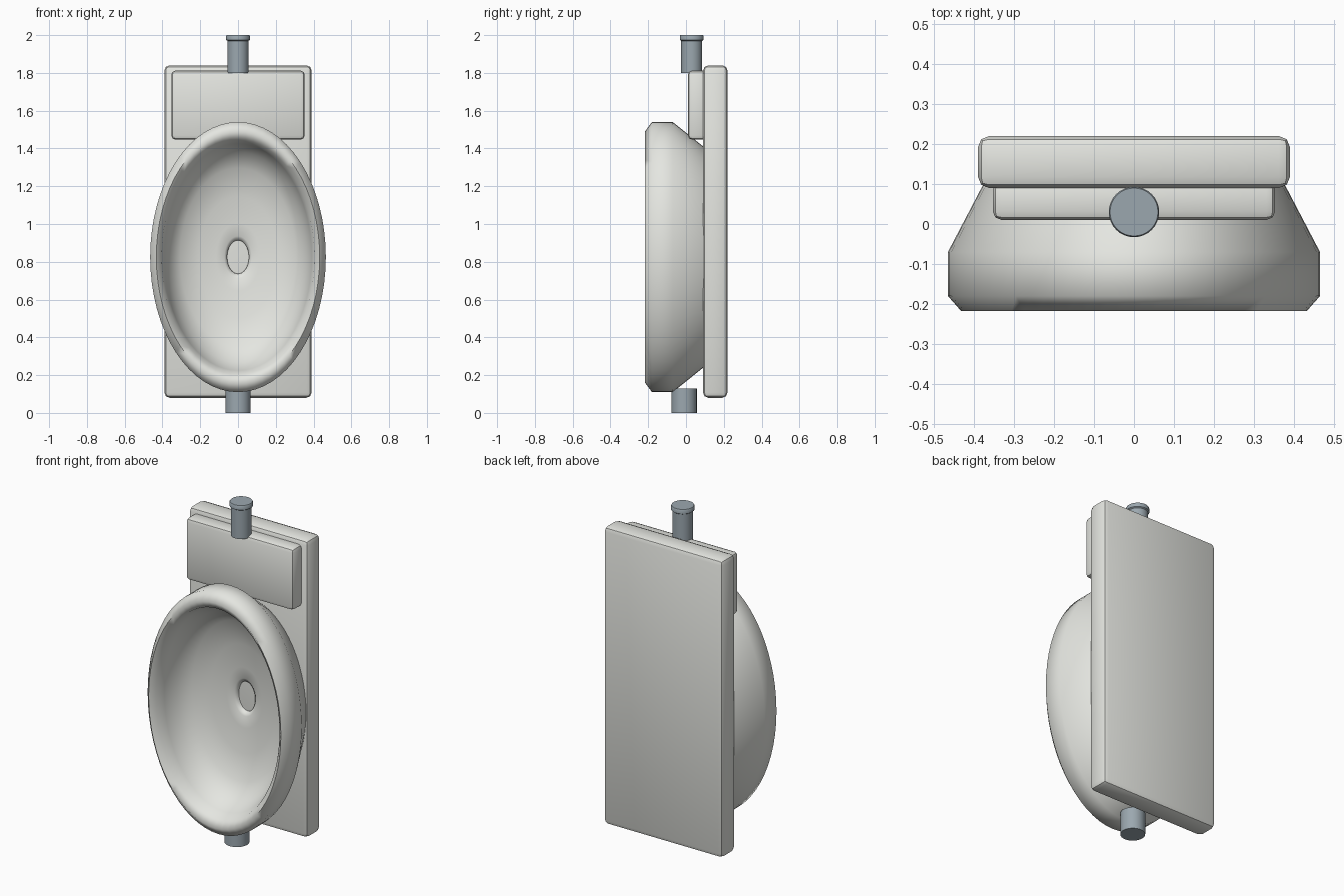
import bpy, bmesh, math

if "Cube" in bpy.data.objects:
    bpy.data.objects.remove(bpy.data.objects["Cube"])


def material(name, rgb):
    m = bpy.data.materials.new(name)
    m.diffuse_color = (*rgb, 1)
    m.use_nodes = True
    m.node_tree.nodes["Principled BSDF"].inputs["Base Color"].default_value = m.diffuse_color
    return m


ceramic = material("ceramic", (0.78, 0.79, 0.75))
metal = material("metal", (0.33, 0.39, 0.43))


def add_object(name, bm, mat, angle):
    bmesh.ops.recalc_face_normals(bm, faces=bm.faces)
    me = bpy.data.meshes.new(name)
    bm.to_mesh(me)
    bm.free()
    me.materials.append(mat)
    ob = bpy.data.objects.new(name, me)
    bpy.context.collection.objects.link(ob)
    bpy.ops.object.select_all(action='DESELECT')
    ob.select_set(True)
    bpy.context.view_layer.objects.active = ob
    bpy.ops.object.shade_smooth_by_angle(angle=math.radians(angle))
    return ob


def slab(name, lo, hi, bevel):
    bm = bmesh.new()
    bmesh.ops.create_cube(bm, size=1)
    for v in bm.verts:
        v.co = [(a + b) / 2 + c * (b - a) for a, b, c in zip(lo, hi, v.co)]
    bmesh.ops.bevel(bm, geom=bm.edges[:], offset=bevel, segments=2,
                    profile=0.5, affect='EDGES')
    return add_object(name, bm, ceramic, 30)


def lathe(name, profile, place, mat, angle, closed, n=64):
    """Sweep (radius, height) points round; place maps (cos, sin, r, h) to xyz."""
    bm = bmesh.new()
    rings = [[bm.verts.new(place(math.cos(2 * math.pi * i / n),
                                 math.sin(2 * math.pi * i / n), r, h))
              for i in range(n)] for r, h in profile]
    pairs = list(zip(rings, rings[1:]))
    if closed:
        pairs.append((rings[-1], rings[0]))
    else:
        bm.faces.new(rings[0])
        bm.faces.new(rings[-1])
    for a, b in pairs:
        for i in range(n):
            j = (i + 1) % n
            bm.faces.new((a[i], a[j], b[j], b[i]))
    return add_object(name, bm, mat, angle)


def pipe(name, y, profile):
    lathe(name, profile, lambda c, s, r, h: (r * c, y + r * s, h),
          metal, 35, False, 32)


# Wall plate and raised upper panel
slab("back_plate", (-0.39, 0.09, 0.08), (0.39, 0.22, 1.84), 0.028)
slab("upper_panel", (-0.353, 0.01, 1.447), (0.353, 0.11, 1.812), 0.022)

# Oval bowl: outer wall, rolled rim, inner hollow, drain hole
bowl_profile = [
    (0.78, 0.12), (0.82, 0.09), (1.0, -0.07), (1.0, -0.18), (0.93, -0.217),
    (0.87, -0.19), (0.84, -0.13), (0.78, -0.05), (0.66, 0.01),
    (0.45, 0.045), (0.25, 0.06), (0.155, 0.066), (0.125, 0.078), (0.12, 0.12)]
lathe("bowl", bowl_profile,
      lambda c, s, r, h: (0.465 * r * c, h, 0.825 + 0.715 * r * s),
      ceramic, 80, True)

# Inlet pipe with collar, and outlet pipe
pipe("inlet_pipe", 0.03, [(0.056, 1.80), (0.056, 1.97), (0.063, 1.975),
                          (0.063, 1.995), (0.06, 2.0)])
pipe("outlet_pipe", -0.01, [(0.067, 0.0), (0.067, 0.13)])
